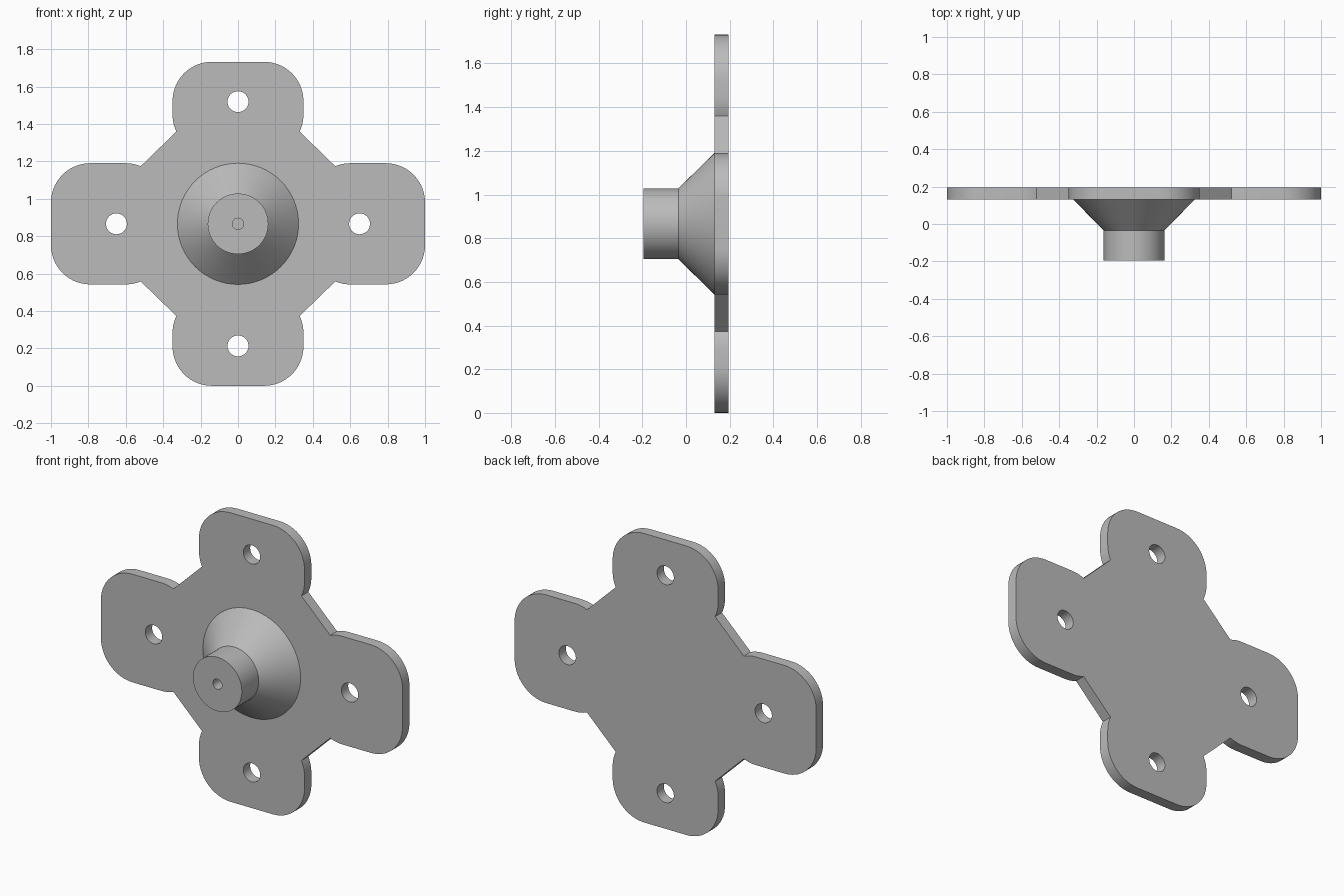
import bpy, bmesh
from math import sin, cos, pi, asin
from mathutils import Vector, Matrix

cube = bpy.data.objects.get("Cube")
if cube:
    bpy.data.objects.remove(cube, do_unlink=True)

CENTRE_Z = 0.866
BACK, FACE, SHOULDER, TIP = 0.195, 0.13, -0.035, -0.195

grey = bpy.data.materials.new("plain_grey")
grey.use_nodes = True
colour = (0.5, 0.5, 0.5, 1)
grey.diffuse_color = colour
grey.node_tree.nodes["Principled BSDF"].inputs["Base Color"].default_value = colour


def arc(cx, cy, r, a0, a1, n):
    return [(cx + r * cos(a0 + (a1 - a0) * i / n),
             cy + r * sin(a0 + (a1 - a0) * i / n)) for i in range(n + 1)]


def finish(bm, name):
    bmesh.ops.recalc_face_normals(bm, faces=bm.faces)
    mesh = bpy.data.meshes.new(name)
    bm.to_mesh(mesh)
    bm.free()
    mesh.materials.append(grey)
    obj = bpy.data.objects.new(name, mesh)
    bpy.context.collection.objects.link(obj)
    obj.location.z = CENTRE_Z
    bpy.ops.object.select_all(action='DESELECT')
    obj.select_set(True)
    bpy.context.view_layer.objects.active = obj
    bpy.ops.object.shade_smooth_by_angle(angle=pi / 6)
    return obj


# Mounting plate: one quadrant of the four-lobed outline, then mirrored
R = 0.21
side_w, top_w, top_h = 0.324, 0.35, 0.866
quadrant = arc(1 - R, side_w - R, R, 0, pi / 2, 14)
quadrant += arc(0.60, side_w - R, R, pi / 2, pi / 2 + asin(0.08 / R), 4)
quadrant += arc(top_w - R, 0.583, R, -asin(0.09 / R), 0, 4)
quadrant += arc(top_w - R, top_h - R, R, 0, pi / 2, 14)
half = quadrant + [(-x, z) for x, z in reversed(quadrant)]
outline = half + [(x, -z) for x, z in reversed(half)]
holes = [arc(x, z, 0.056, 0, 2 * pi, 32)[:-1]
         for x, z in ((0.65, 0), (-0.65, 0), (0, 0.653), (0, -0.653))]

bm = bmesh.new()
for loop in [outline] + holes:
    verts = [bm.verts.new((x, FACE, z)) for x, z in loop]
    for a, b in zip(verts, verts[1:] + verts[:1]):
        bm.edges.new((a, b))
bmesh.ops.triangle_fill(bm, edges=bm.edges[:], use_beauty=True, use_dissolve=False)
solid = bmesh.ops.extrude_face_region(bm, geom=bm.faces[:], use_keep_orig=True)
moved = [g for g in solid["geom"] if isinstance(g, bmesh.types.BMVert)]
bmesh.ops.translate(bm, verts=moved, vec=(0, BACK - FACE, 0))
finish(bm, "mounting_plate")

# Flared boss with a blind bore in its tip, turned around the y axis
profile = [(0.324, FACE), (0.162, SHOULDER), (0.162, TIP),
           (0.03, TIP), (0.03, 0), (0, 0)]
bm = bmesh.new()
verts = [bm.verts.new((r, y, 0)) for r, y in profile]
edges = [bm.edges.new(pair) for pair in zip(verts, verts[1:])]
bmesh.ops.spin(bm, geom=verts + edges, cent=(0, 0, 0), axis=(0, 1, 0),
               angle=2 * pi, steps=64, use_merge=True)
bmesh.ops.remove_doubles(bm, verts=bm.verts, dist=0.0001)
finish(bm, "flared_boss")
